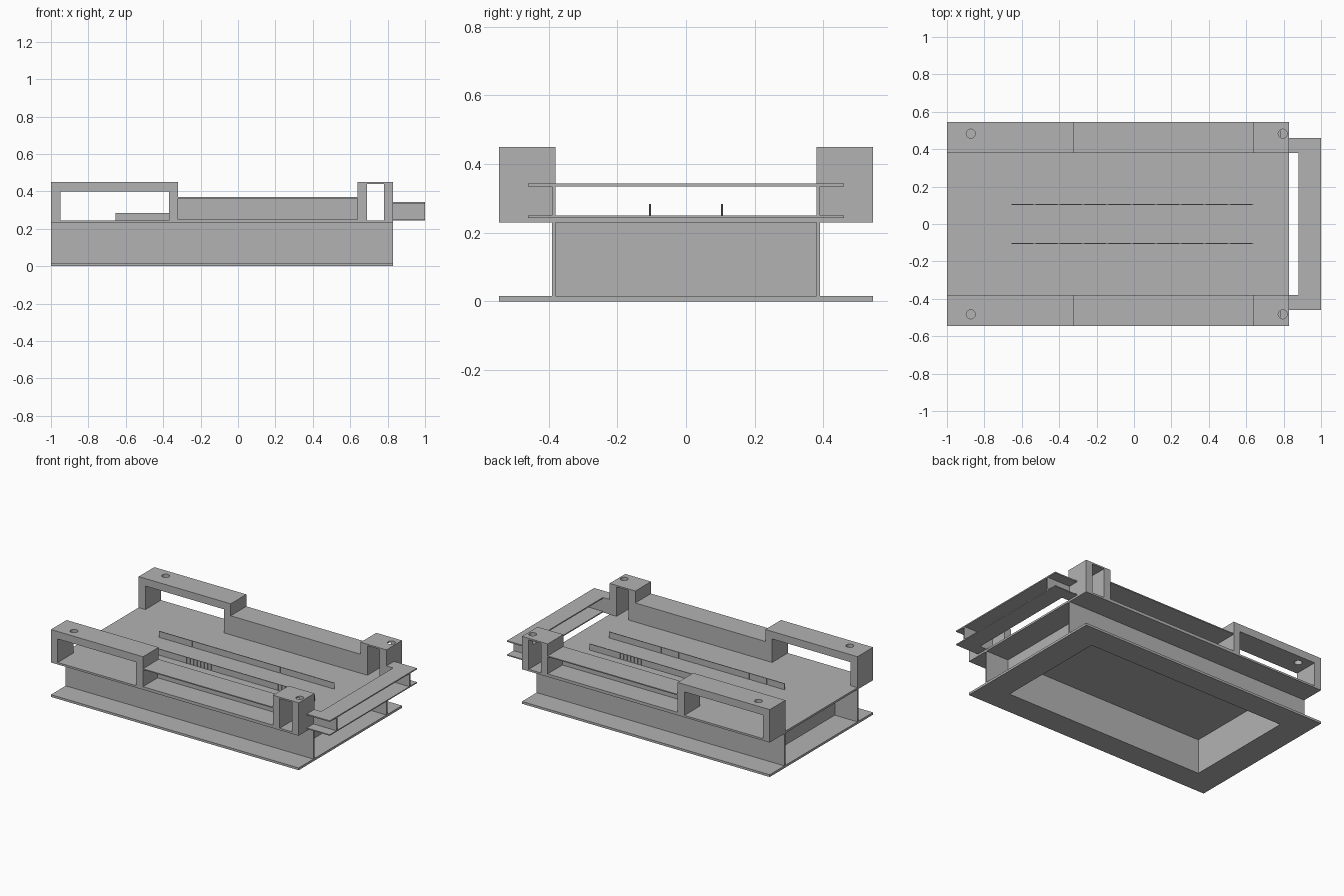
import bpy
import bmesh
from mathutils import Matrix, Vector

cube = bpy.data.objects.get("Cube")
if cube:
    bpy.data.objects.remove(cube, do_unlink=True)

# Single flat grey
grey = bpy.data.materials.new("plain_grey")
grey.use_nodes = True
COLOUR = (0.45, 0.45, 0.45, 1)
grey.diffuse_color = COLOUR
grey.node_tree.nodes["Principled BSDF"].inputs["Base Color"].default_value = COLOUR

# Shared dimensions
X0, X1, Y_OUT, Y_IN = -1.0, 0.83, 0.545, 0.38
WEB = 0.39
DECK_LOW, DECK_TOP, BLOCK_TOP = 0.23, 0.243, 0.45


def make_object(name, bm):
    bmesh.ops.recalc_face_normals(bm, faces=bm.faces)
    mesh = bpy.data.meshes.new(name)
    bm.to_mesh(mesh)
    bm.free()
    mesh.materials.append(grey)
    obj = bpy.data.objects.new(name, mesh)
    bpy.context.collection.objects.link(obj)
    return obj


def add_box(bm, x, y, z):
    spans = [sorted(s) for s in (x, y, z)]
    mid = Vector([(a + b) / 2 for a, b in spans])
    size = [b - a for a, b in spans]
    bmesh.ops.create_cube(bm, size=1, matrix=Matrix.Translation(mid) @ Matrix.Diagonal((*size, 1)))


def box(name, x, y, z):
    bm = bmesh.new()
    add_box(bm, x, y, z)
    return make_object(name, bm)


def plate(name, outline, z):
    """Flat outline in x and y, extruded between two heights."""
    bm = bmesh.new()
    face = bm.faces.new([bm.verts.new((x, y, z[0])) for x, y in outline])
    new = bmesh.ops.extrude_face_region(bm, geom=[face])["geom"]
    verts = [v for v in new if isinstance(v, bmesh.types.BMVert)]
    bmesh.ops.translate(bm, verts=verts, vec=(0, 0, z[1] - z[0]))
    return make_object(name, bm)


def cut(obj, cutter):
    cutter.hide_render = True
    mod = obj.modifiers.new("cut", "BOOLEAN")
    mod.operation, mod.solver, mod.object = "DIFFERENCE", "EXACT", cutter
    bpy.context.view_layer.objects.active = obj
    bpy.ops.object.modifier_apply(modifier=mod.name)
    bpy.data.objects.remove(cutter, do_unlink=True)


def cylinder(name, x, y, z, radius, depth):
    bm = bmesh.new()
    bmesh.ops.create_cone(bm, cap_ends=True, segments=32, radius1=radius, radius2=radius,
                          depth=depth, matrix=Matrix.Translation((x, y, z)))
    return make_object(name, bm)


def corner_block(name, side, x, window_x, window_top, hole_x):
    """Block with a window through its side and a round hole in its top."""
    obj = box(name, x, (side * Y_IN, side * Y_OUT), (DECK_LOW, BLOCK_TOP))
    cut(obj, box("window_cutter", window_x, (side * 0.3, side * 0.6), (DECK_TOP, window_top)))
    cut(obj, cylinder("hole_cutter", hole_x, side * 0.483, BLOCK_TOP, 0.024, 0.12))


# Base frame with its large opening, and the deck
base = box("base_frame", (X0, X1), (-Y_OUT, Y_OUT), (0, 0.015))
cut(base, box("opening_cutter", (-0.82, 0.65), (-Y_IN, Y_IN), (-0.1, 0.1)))
box("deck", (X0, X1), (-Y_OUT, Y_OUT), (DECK_LOW, DECK_TOP))

# Recessed end panels between the side walls
box("right_end_panel", (-0.833, -0.82), (-Y_IN, Y_IN), (0.015, DECK_LOW))
box("left_end_panel", (0.65, 0.663), (-Y_IN, Y_IN), (0.015, DECK_LOW))

for side, word in ((-1, "front"), (1, "back")):
    web = (side * Y_IN, side * WEB)
    flange = (side * Y_IN, side * Y_OUT)

    # Long side wall
    box(word + "_wall", (X0, X1), web, (0.015, DECK_LOW))

    # Raised blocks at both ends
    corner_block(word + "_long_block", side, (X0, -0.32), (-0.95, -0.37), 0.40, -0.873)
    corner_block(word + "_short_block", side, (0.64, X1), (0.69, 0.78), 0.44, 0.795)

    # Low channel rail, open to the outside
    bm = bmesh.new()
    add_box(bm, (-0.32, 0.64), web, (DECK_TOP, 0.363))
    add_box(bm, (-0.32, 0.64), flange, (0.363, 0.37))
    add_box(bm, (-0.32, 0.64), flange, (DECK_TOP, 0.25))
    make_object(word + "_rail", bm)

    # Handle web
    box(word + "_handle_web", (X1, 1), web, (0.25, 0.335))

    # Upright strip with wide inner plates and fine outer teeth
    y = side * 0.105
    bm = bmesh.new()
    add_box(bm, (-0.655, 0.64), (y - 0.0015, y + 0.0015), (DECK_TOP, 0.284))
    for i in range(10):
        x = -0.655 + i * 0.13
        add_box(bm, (x, x + 0.115), (y, y - side * 0.003), (DECK_TOP, 0.284))
    for i in range(50):
        x = -0.655 + i * 0.026
        add_box(bm, (x, x + 0.013), (y, y + side * 0.003), (DECK_TOP, 0.284))
    make_object(word + "_strip", bm)

# C-shaped handle plates
HANDLE = [(X1, -0.46), (1, -0.46), (1, 0.46), (X1, 0.46),
          (X1, Y_IN), (0.88, Y_IN), (0.88, -Y_IN), (X1, -Y_IN)]
plate("handle_lower_plate", HANDLE, (DECK_TOP, 0.25))
plate("handle_upper_plate", HANDLE, (0.335, 0.343))
